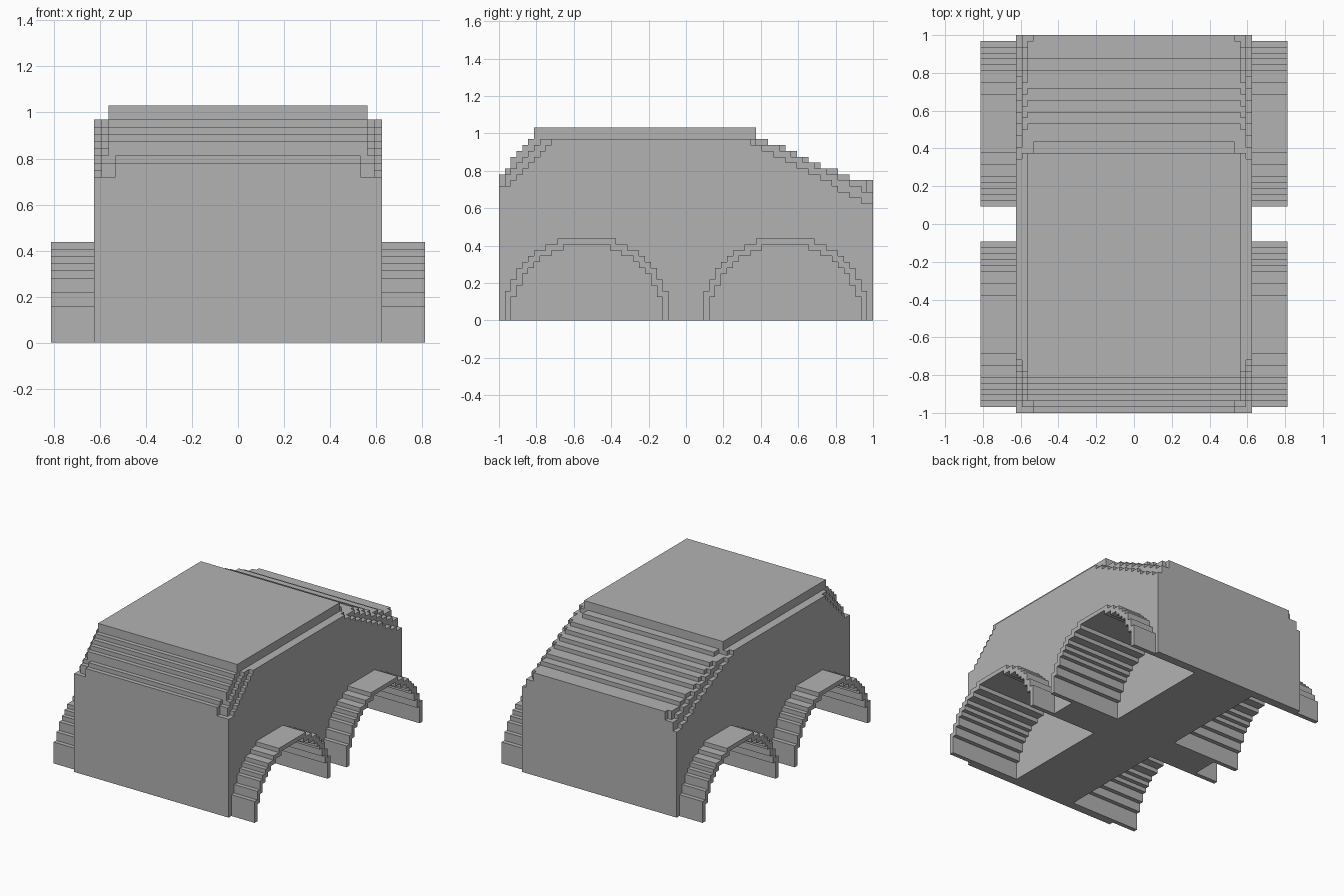
import bpy, bmesh

if "Cube" in bpy.data.objects:
    bpy.data.objects.remove(bpy.data.objects["Cube"])

U = 1 / 32          # one stair step
LENGTH = 64         # body length in steps

grey = bpy.data.materials.new("plain grey")
grey.use_nodes = True
colour = (0.448, 0.448, 0.448, 1)
grey.diffuse_color = colour
grey.node_tree.nodes["Principled BSDF"].inputs["Base Color"].default_value = colour


def prism(name, outline, x0, x1):
    """Extrude a (length, height) outline across the width, in steps."""
    bm = bmesh.new()
    face = bm.faces.new([bm.verts.new((x0 * U, j * U - 1, z * U)) for j, z in outline])
    moved = bmesh.ops.extrude_face_region(bm, geom=[face])["geom"]
    bmesh.ops.translate(bm, vec=((x1 - x0) * U, 0, 0),
                        verts=[v for v in moved if isinstance(v, bmesh.types.BMVert)])
    bmesh.ops.recalc_face_normals(bm, faces=bm.faces)
    mesh = bpy.data.meshes.new(name)
    bm.to_mesh(mesh)
    bm.free()
    mesh.materials.append(grey)
    obj = bpy.data.objects.new(name, mesh)
    bpy.context.collection.objects.link(obj)
    return obj


def stairs(heights, start=0):
    """Stepped line over a list of column heights, corners only."""
    pts = [(start, heights[0])]
    for i in range(1, len(heights)):
        if heights[i] != heights[i - 1]:
            pts += [(start + i, heights[i - 1]), (start + i, heights[i])]
    return pts + [(start + len(heights), heights[-1])]


def arch(centre, radius, limit, base=0):
    """Stepped half circle standing on the base height."""
    half = [max(z for z in range(1, radius + 1) if (i + .5) ** 2 + (z - .5) ** 2 < limit)
            for i in range(radius)]
    line = stairs(half[::-1] + half, centre - radius)
    return [(line[0][0], base)] + line + [(line[-1][0], base)]


def cut(target, cutter):
    mod = target.modifiers.new("cut", 'BOOLEAN')
    mod.operation, mod.solver, mod.object = 'DIFFERENCE', 'EXACT', cutter
    bpy.context.view_layer.objects.active = target
    bpy.ops.object.modifier_apply(modifier=mod.name)
    bpy.data.objects.remove(cutter)


# Body: stepped windscreen, flat roof, stepped sloping back
roof = [25, 26, 28, 29, 30, 31] + [33] * 38
for height, run in ((31, 2), (30, 3), (29, 2), (28, 2), (27, 2), (26, 3), (25, 2), (24, 4)):
    roof += [height] * run
body = prism("body", [(0, 0)] + stairs(roof) + [(LENGTH, 0)], -20, 20)

# Shoulder heights, each lower than the one further in
inner = list(roof)
inner[0], inner[1], inner[-1] = 23, 25, 22
inner[44] = inner[45] = 30
middle = [min(inner[j], 31, 24 + j, int(31.5 - .5 * (j - 44))) for j in range(LENGTH)]
outer = [min(middle[j], int(23 + .9 * j), round(31.5 - .53 * (j - 41))) for j in range(LENGTH)]

for side in (-1, 1):
    # Stepped shoulders along the roof edge
    for x, heights in ((17, inner), (18, middle), (19, outer)):
        line = stairs([heights[0]] + heights + [heights[-1]], -1)
        line += [(LENGTH + 1, 40), (-1, 40)]
        cut(body, prism("shoulder_cutter", line, side * x, side * 22))
    # Wheel wells and the fenders over them
    for centre, place in ((15, "front"), (49, "rear")):
        cut(body, prism("well_cutter", arch(centre, 13, 173, -2), side * 8, side * 22))
        outline = arch(centre, 14, 207) + arch(centre, 13, 173)[::-1]
        hand = "left" if side > 0 else "right"
        prism(f"{place}_{hand}_fender", outline, side * 20, side * 26)

body.data.materials.clear()
body.data.materials.append(grey)
